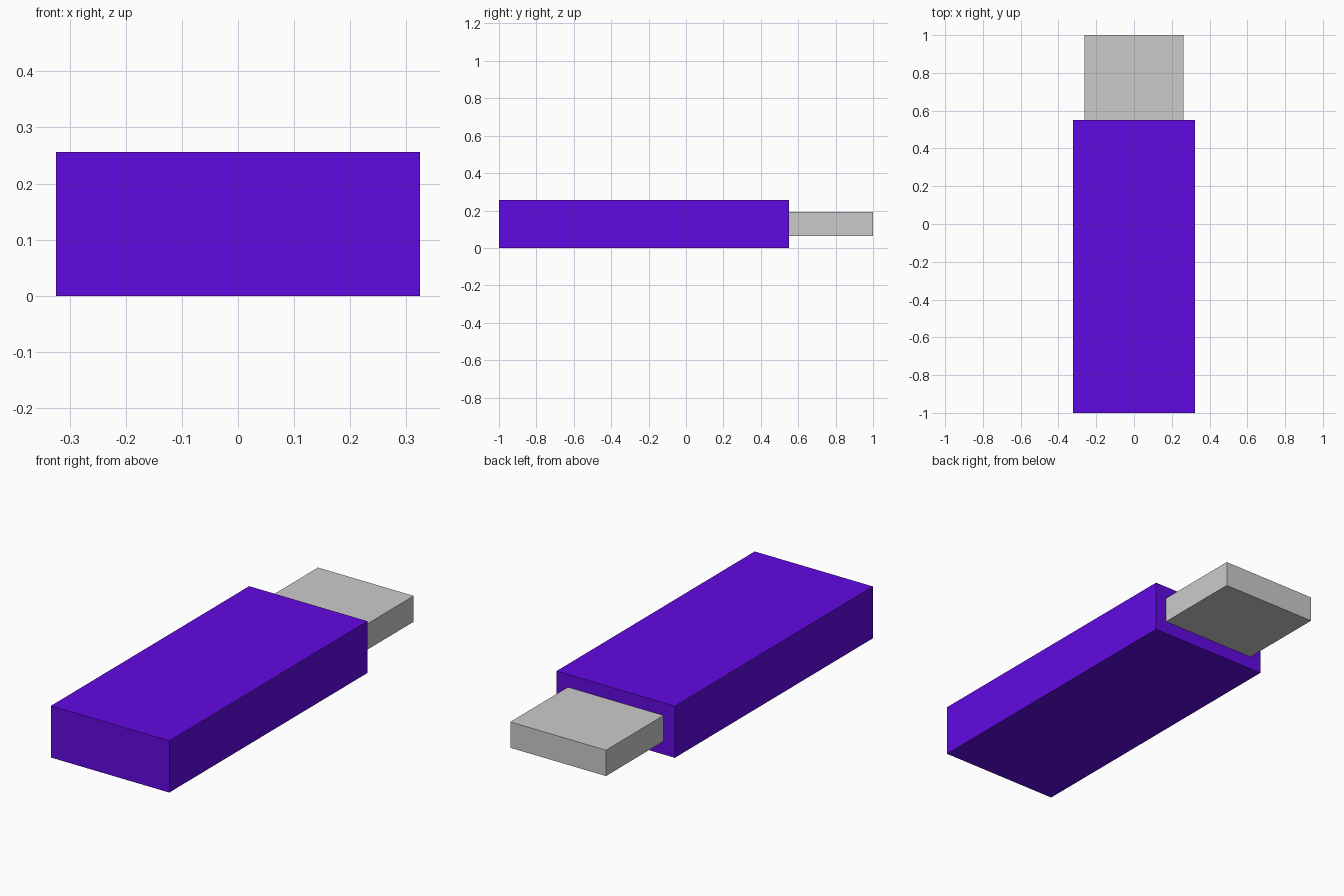
import bpy

if "Cube" in bpy.data.objects:
    bpy.data.objects.remove(bpy.data.objects["Cube"])


def box(name, lo, hi):
    """Axis-aligned box between two corners."""
    bpy.ops.mesh.primitive_cube_add(size=1, location=[(a + b) / 2 for a, b in zip(lo, hi)])
    obj = bpy.context.object
    obj.name = name
    obj.scale = [b - a for a, b in zip(lo, hi)]
    bpy.ops.object.transform_apply(location=False, rotation=False, scale=True)
    return obj


# Coloured casing
casing = box("casing", (-0.324, -1, 0), (0.324, 0.55, 0.256))
purple = bpy.data.materials.new("purple_plastic")
purple.diffuse_color = (0.12, 0.003, 0.75, 1)
purple.use_nodes = True
purple.node_tree.nodes["Principled BSDF"].inputs["Base Color"].default_value = purple.diffuse_color
casing.data.materials.append(purple)

# Metal plug, butted against the casing end
box("plug", (-0.262, 0.55, 0.065), (0.262, 1, 0.193))
